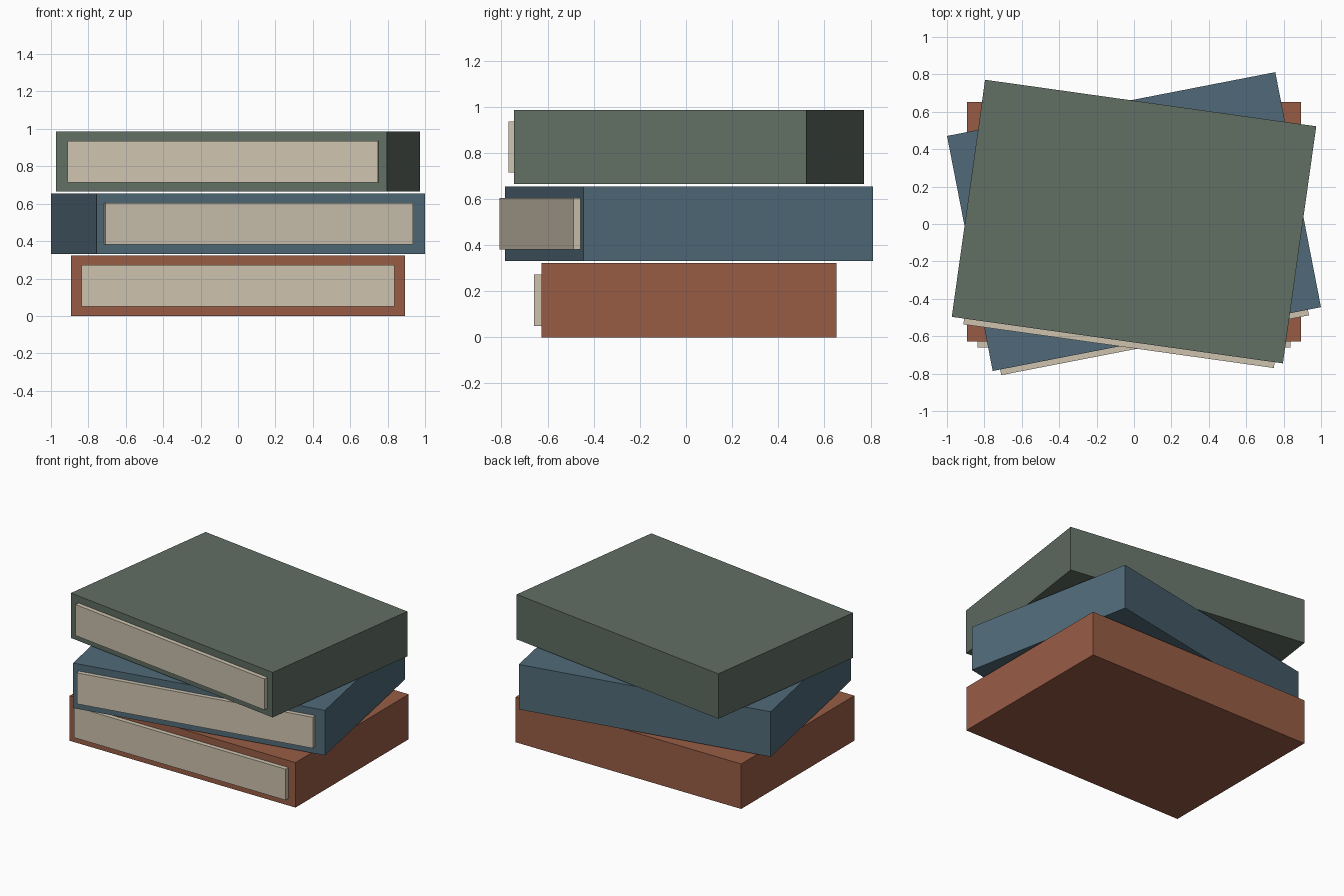
import bpy
from math import radians

if "Cube" in bpy.data.objects:
    bpy.data.objects.remove(bpy.data.objects["Cube"], do_unlink=True)


def material(name, r, g, b):
    """Flat material from 8-bit display colour, stored as linear values."""
    colour = [((c / 255 + 0.055) / 1.055) ** 2.4 for c in (r, g, b)] + [1.0]
    mat = bpy.data.materials.new(name)
    mat.use_nodes = True
    mat.diffuse_color = colour
    bsdf = mat.node_tree.nodes["Principled BSDF"]
    bsdf.inputs["Base Color"].default_value = colour
    return mat


def box(name, size, centre, angle, mat):
    bpy.ops.mesh.primitive_cube_add(size=1, location=centre, rotation=(0, 0, radians(angle)))
    obj = bpy.context.object
    obj.name = name
    obj.scale = size
    bpy.ops.object.transform_apply(location=False, rotation=False, scale=True)
    obj.data.materials.append(mat)
    return obj


WIDTH, DEPTH, HEIGHT = 1.788, 1.28, 0.322
PITCH = 0.332       # thickness plus the small gap between books
CENTRE_Y = 0.013

paper = material("cream paper", 205, 194, 174)
books = [
    ("bottom", 0, material("rust red cover", 152, 92, 69)),
    ("middle", 11, material("slate blue cover", 80, 106, 120)),
    ("top", -8, material("grey green cover", 97, 110, 100)),
]

# Stack of turned books, each with a page block showing at the front
for level, (label, angle, cover) in enumerate(books):
    z = level * PITCH + HEIGHT / 2
    box(label + "_book_cover", (WIDTH, DEPTH, HEIGHT), (0, CENTRE_Y, z), angle, cover)
    box(label + "_book_pages", (1.676, 1.184, 0.222), (0, CENTRE_Y - 0.08, z), angle, paper)
